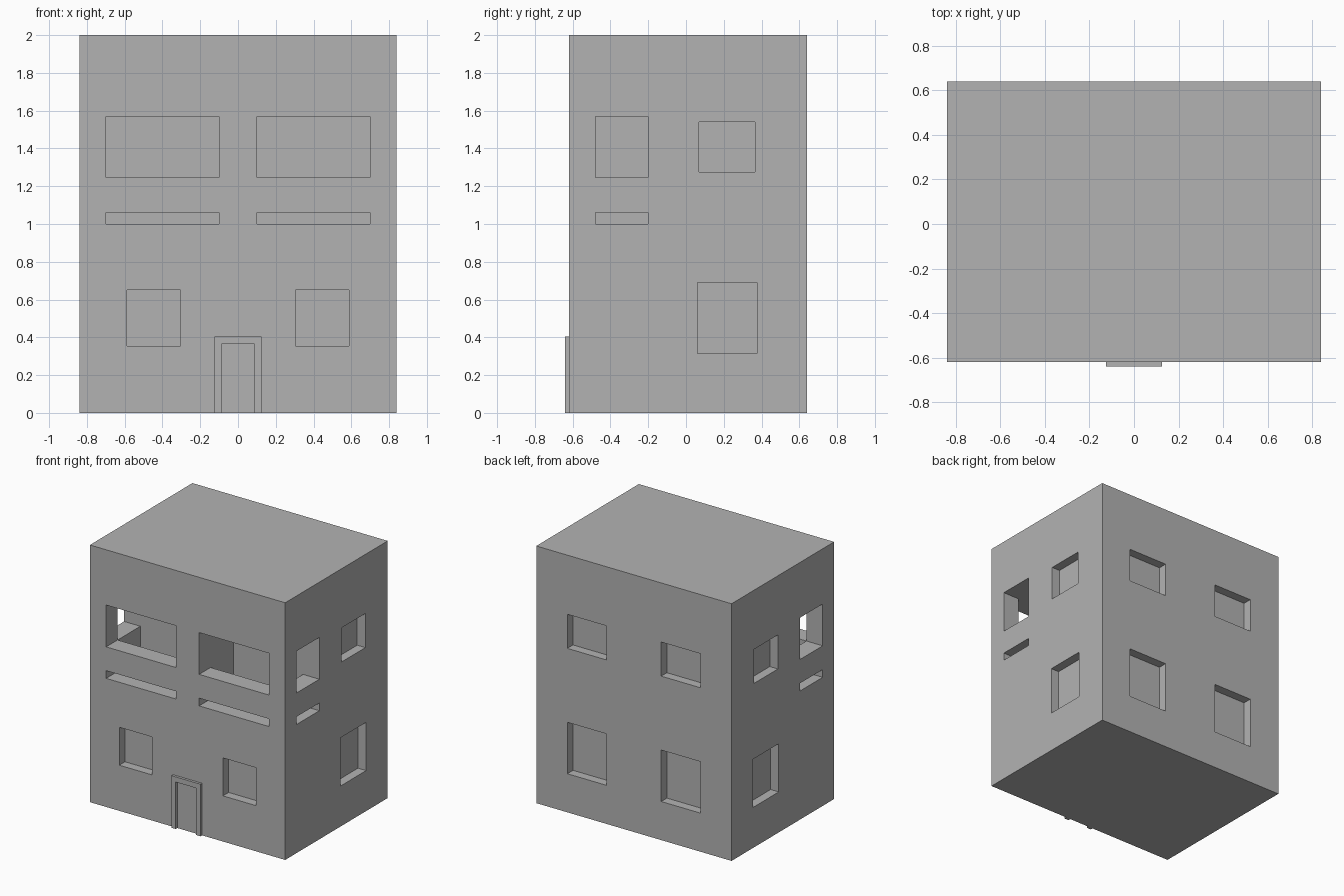
import bpy, bmesh

if "Cube" in bpy.data.objects:
    bpy.data.objects.remove(bpy.data.objects["Cube"])

grey = bpy.data.materials.new("plain_grey")
grey.diffuse_color = (0.45, 0.45, 0.45, 1)
grey.use_nodes = True
grey.node_tree.nodes["Principled BSDF"].inputs["Base Color"].default_value = grey.diffuse_color


def prism(name, outline, z0, z1):
    """Extrude an xy outline from z0 to z1."""
    bm = bmesh.new()
    base = bm.faces.new([bm.verts.new((x, y, z0)) for x, y in outline])
    top = bmesh.ops.extrude_face_region(bm, geom=[base])["geom"]
    verts = [v for v in top if isinstance(v, bmesh.types.BMVert)]
    bmesh.ops.translate(bm, verts=verts, vec=(0, 0, z1 - z0))
    bmesh.ops.recalc_face_normals(bm, faces=bm.faces)
    mesh = bpy.data.meshes.new(name)
    bm.to_mesh(mesh)
    bm.free()
    mesh.materials.append(grey)
    obj = bpy.data.objects.new(name, mesh)
    bpy.context.collection.objects.link(obj)
    return obj


def box(name, x0, x1, y0, y1, z0, z1):
    return prism(name, [(x0, y0), (x1, y0), (x1, y1), (x0, y1)], z0, z1)


X, FRONT, BACK = 0.84, -0.62, 0.64   # wall planes
D = 0.07                             # window recess depth
SLAB, RAIL_LOW, RAIL_TOP, LINTEL = 1.0, 1.06, 1.245, 1.57

# Main block
house = box("house_block", -X, X, FRONT, BACK, 0, 2)

cutters = []
for s in (-1, 1):
    side = "left" if s < 0 else "right"
    # Corner balcony recess, open to the front and the side
    outline = [(0.10, -0.8), (0.70, -0.8), (0.70, -0.48),
               (1.0, -0.48), (1.0, -0.20), (0.10, -0.20)]
    cutters.append(prism("balcony_cutter", [(s * x, y) for x, y in outline],
                         SLAB, LINTEL))
    # Front window
    cutters.append(box("window_cutter", s * 0.305, s * 0.587,
                       FRONT - 0.2, FRONT + D, 0.355, 0.65))
    # Side windows, lower and upper
    for y0, y1, z0, z1 in ((0.06, 0.375, 0.315, 0.69), (0.07, 0.365, 1.275, 1.54)):
        cutters.append(box("window_cutter", s * (X - D), s * (X + 0.2), y0, y1, z0, z1))
    # Back windows, lower and upper
    for z0, z1 in ((0.30, 0.70), (1.275, 1.54)):
        cutters.append(box("window_cutter", s * 0.235, s * 0.573,
                           BACK - D, BACK + 0.2, z0, z1))
    # Balcony parapets, raised off the slab to leave a slot
    box("front_parapet_" + side, s * 0.10, s * 0.70, FRONT, -0.48, RAIL_LOW, RAIL_TOP)
    box("side_parapet_" + side, s * 0.70, s * X, -0.48, -0.20, RAIL_LOW, RAIL_TOP)
    # Door frame posts
    box("door_post_" + side, s * 0.088, s * 0.125, -0.64, FRONT, 0, 0.365)

# Door frame head
box("door_head", -0.125, 0.125, -0.64, FRONT, 0.365, 0.405)

# Cut all recesses, then remove the cutters
for c in cutters:
    mod = house.modifiers.new("cut", "BOOLEAN")
    mod.operation, mod.solver, mod.object = "DIFFERENCE", "EXACT", c
    c.hide_render = True
bpy.context.view_layer.update()
result = bpy.data.meshes.new_from_object(
    house.evaluated_get(bpy.context.evaluated_depsgraph_get()))
house.modifiers.clear()
house.data = result
for c in cutters:
    bpy.data.objects.remove(c)
